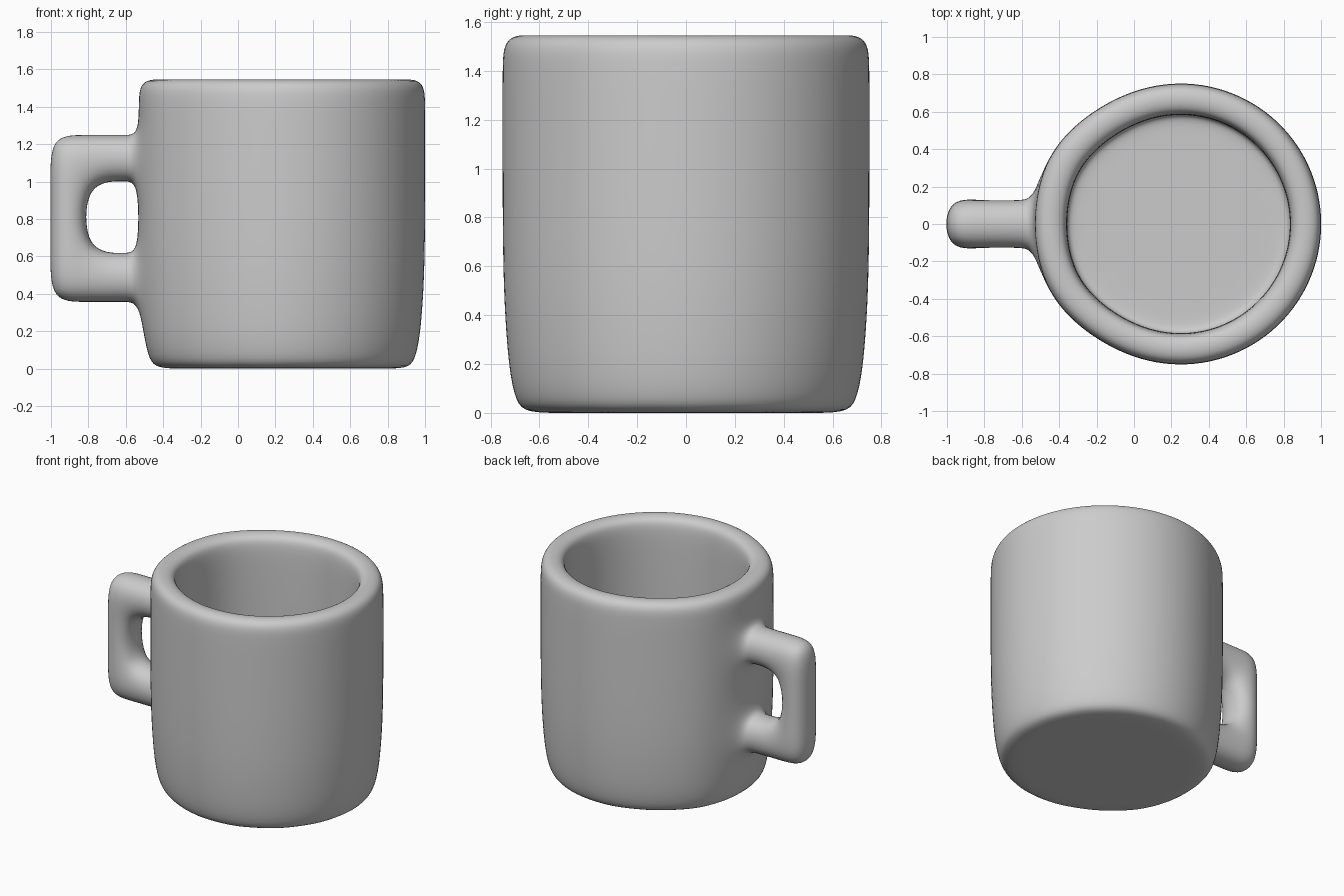
import bpy, bmesh
from math import cos, sin, radians

if "Cube" in bpy.data.objects:
    bpy.data.objects.remove(bpy.data.objects["Cube"])

CX, R = 0.25, 0.775

# Cup outline: a circle flattened on the handle side, mirrored over y = 0
half = [(R * cos(radians(a)), R * sin(radians(a))) for a in (25, 50, 75, 100, 125)]
half += [(-0.69, 0.42), (-0.785, 0.15)]
outline = [(R, 0)] + half + [(x, -y) for x, y in reversed(half)]
N = len(outline)
LEFT = 7                                    # outline edge facing the handle

# Cup profile (scale, z): underside, outer wall, rim, inner wall, floor
levels = [0.345, 0.63, 0.99, 1.26]          # handle heights
profile = [(0.80, 0), (0.94, 0), (0.985, 0.345), (0.998, 0.63), (1, 0.99), (1, 1.26),
           (1, 1.43), (0.99, 1.55), (0.785, 1.55), (0.772, 1.42),
           (0.79, 0.30), (0.79, 0.15), (0.68, 0.15)]
FIRST = 2                                   # profile ring at the lowest handle height

bm = bmesh.new()
rings = [[bm.verts.new((CX + x * s, y * s, z)) for x, y in outline] for s, z in profile]
for k in range(len(rings) - 1):
    for i in range(N):
        if i == LEFT and k in (FIRST, FIRST + 2):
            continue                        # openings where the handle joins
        j = (i + 1) % N
        bm.faces.new((rings[k][i], rings[k][j], rings[k + 1][j], rings[k + 1][i]))
bm.faces.new(rings[0])
bm.faces.new(rings[-1])

# Handle: solid cells of a small grid, column 0 being the cup wall
cols = [[(rings[FIRST + l][LEFT], rings[FIRST + l][LEFT + 1]) for l in range(4)]]
for x in (-0.60, -0.812, -1.012):
    cols.append([tuple(bm.verts.new((x, y, z)) for y in (0.137, -0.137)) for z in levels])
solid = {(0, 0), (0, 2), (1, 0), (1, 2), (2, 0), (2, 1), (2, 2)}
for c, l in solid:
    corners = [cols[c][l], cols[c + 1][l], cols[c + 1][l + 1], cols[c][l + 1]]
    for side in (0, 1):
        bm.faces.new([p[side] for p in corners])
    for e, (dc, dl) in enumerate(((0, -1), (1, 0), (0, 1), (-1, 0))):
        if (c + dc, l + dl) in solid or c + dc < 0:
            continue
        a, b = corners[e], corners[(e + 1) % 4]
        bm.faces.new((a[0], b[0], b[1], a[1]))

bmesh.ops.recalc_face_normals(bm, faces=bm.faces)
for f in bm.faces:
    f.smooth = True
mesh = bpy.data.meshes.new("mug")
bm.to_mesh(mesh)
bm.free()
mug = bpy.data.objects.new("mug", mesh)
bpy.context.collection.objects.link(mug)

# Rounded surface
sub = mug.modifiers.new("smooth", 'SUBSURF')
sub.levels = sub.render_levels = 3
